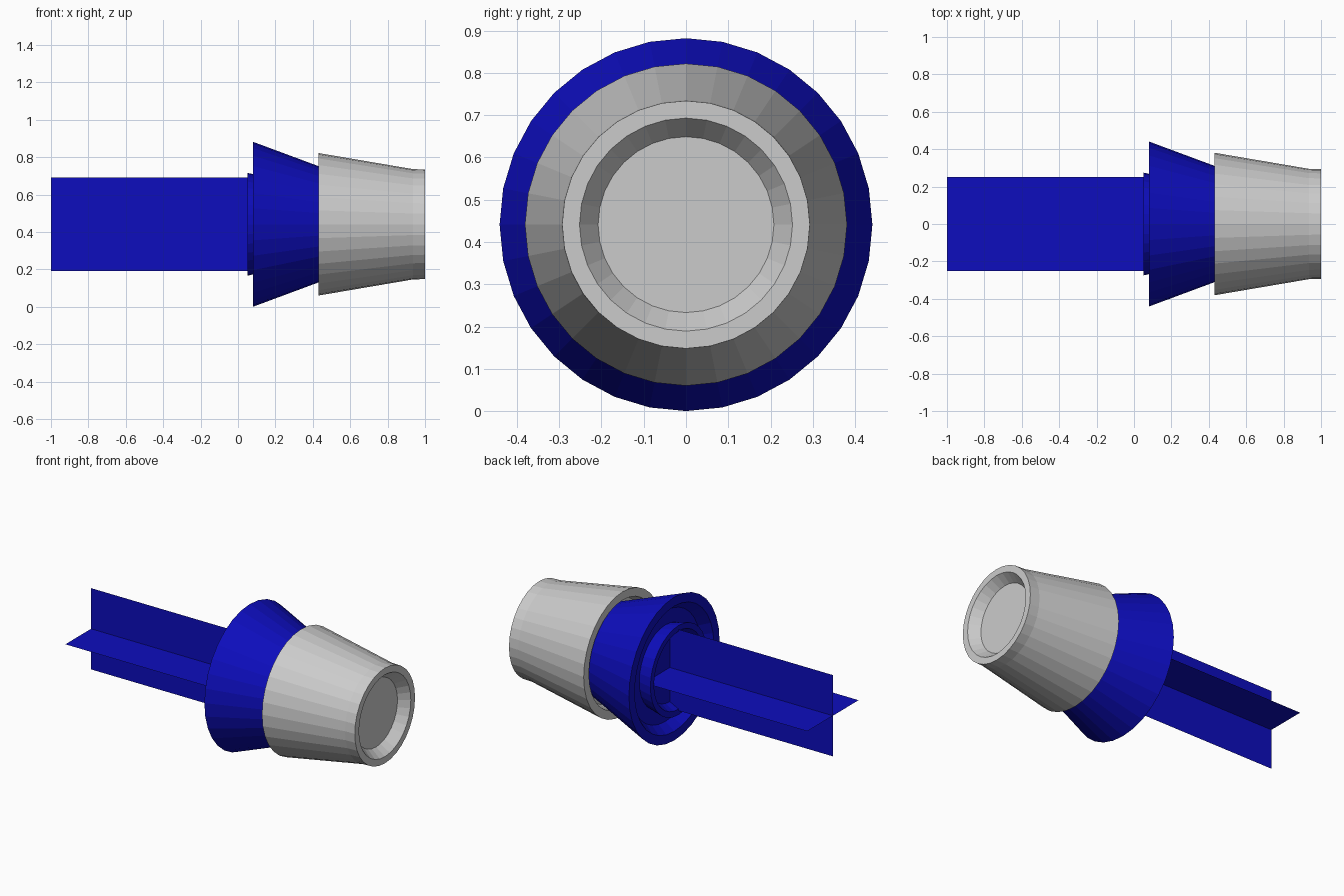
import bpy, bmesh, math

if "Cube" in bpy.data.objects:
    bpy.data.objects.remove(bpy.data.objects["Cube"])

AXIS_Z = 0.441   # height of the long axis
SIDES = 32


def material(name, rgb):
    m = bpy.data.materials.new(name)
    m.diffuse_color = (*rgb, 1)
    m.use_nodes = True
    m.node_tree.nodes["Principled BSDF"].inputs["Base Color"].default_value = m.diffuse_color
    return m


BLUE = material("deep blue", (0.004, 0.004, 0.51))
GREY = material("light grey", (0.6, 0.6, 0.6))


def finish(name, bm, mat):
    me = bpy.data.meshes.new(name)
    bm.to_mesh(me)
    bm.free()
    me.materials.append(mat)
    ob = bpy.data.objects.new(name, me)
    ob.location.z = AXIS_Z
    bpy.context.collection.objects.link(ob)
    return ob


def lathe(name, profile, mat):
    """Spin (x, radius) points round the x axis and cap both ends."""
    bm = bmesh.new()
    rings = []
    for x, r in profile:
        angles = [2 * math.pi * i / SIDES for i in range(SIDES)]
        rings.append([bm.verts.new((x, r * math.cos(a), r * math.sin(a))) for a in angles])
    for a, b in zip(rings, rings[1:]):
        for i in range(SIDES):
            j = (i + 1) % SIDES
            bm.faces.new((a[i], a[j], b[j], b[i]))
    bm.faces.new(rings[0])
    bm.faces.new(rings[-1])
    bmesh.ops.recalc_face_normals(bm, faces=bm.faces)
    return finish(name, bm, mat)


# Grey tapered nose with a dished front and a hollow back
lathe("nose_cap", [(0.94, 0.208), (1.0, 0.252), (1.0, 0.293), (0.935, 0.295),
                   (0.43, 0.381), (0.43, 0.33), (0.50, 0.31)], GREY)

# Blue flared collar, open and stepped at the back
lathe("flared_collar", [(0.50, 0.285), (0.43, 0.311), (0.08, 0.441), (0.08, 0.385),
                        (0.14, 0.34)], BLUE)

# Blue inner ring that stands just proud of the collar
lathe("inner_ring", [(0.16, 0.25), (0.05, 0.275), (0.05, 0.24), (0.11, 0.21)], BLUE)

# Crossed thin fins forming the tail
for name, axis in (("vertical_fin", 2), ("horizontal_fin", 1)):
    bm = bmesh.new()
    corners = []
    for x, h in ((-1, -0.25), (0.11, -0.25), (0.11, 0.25), (-1, 0.25)):
        p = [x, 0, 0]
        p[axis] = h
        corners.append(bm.verts.new(p))
    bm.faces.new(corners)
    finish(name, bm, BLUE)
